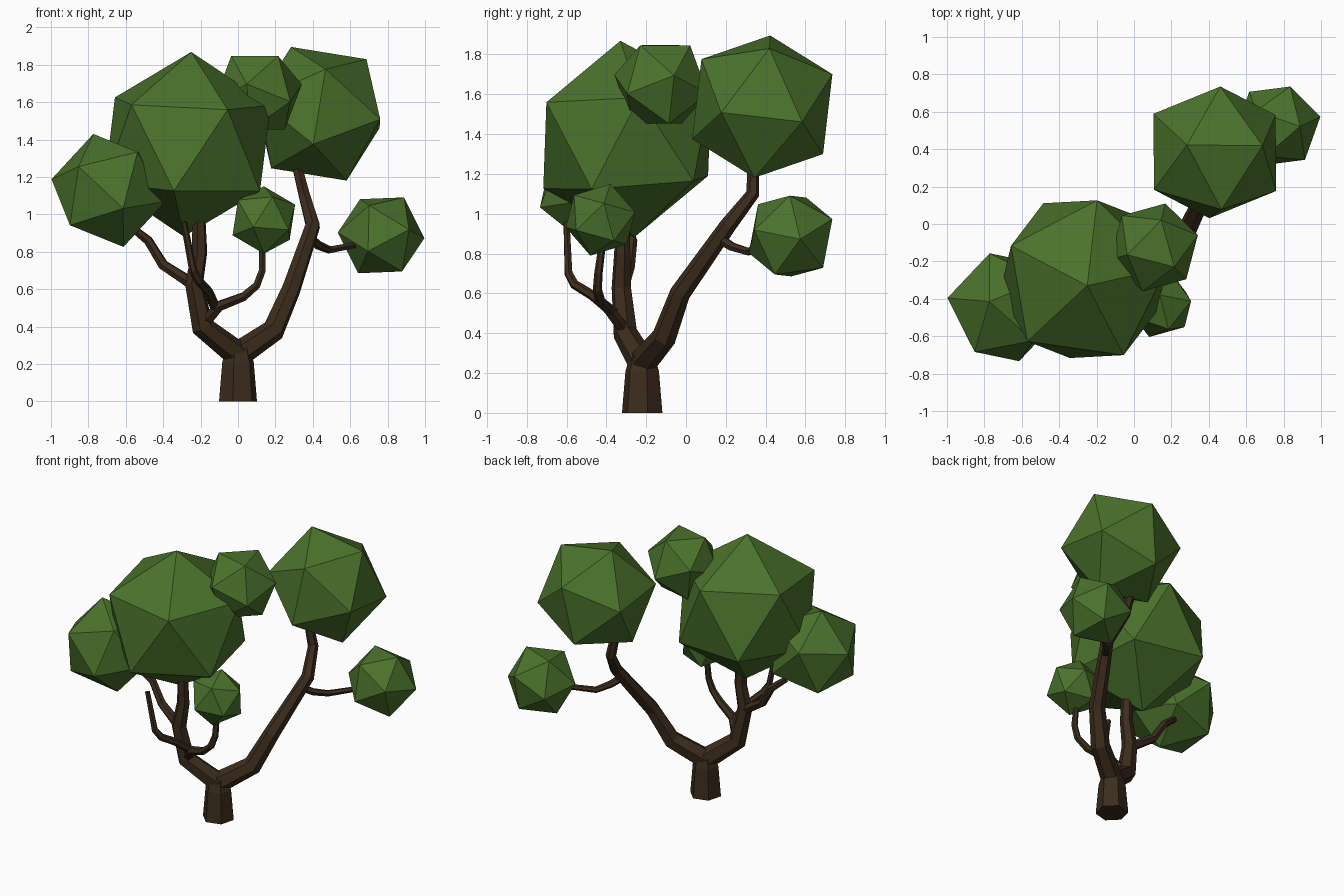
import bpy, bmesh, math
from mathutils import Vector, Matrix, Quaternion

if "Cube" in bpy.data.objects:
    bpy.data.objects.remove(bpy.data.objects["Cube"])


def material(name, rgb):
    m = bpy.data.materials.new(name)
    m.diffuse_color = (*rgb, 1)
    m.use_nodes = True
    m.node_tree.nodes["Principled BSDF"].inputs["Base Color"].default_value = m.diffuse_color
    return m


LEAF = material("leaf_green", (0.07, 0.17, 0.025))
BARK = material("bark_brown", (0.045, 0.025, 0.012))


def finish(name, bm, mat):
    bmesh.ops.recalc_face_normals(bm, faces=bm.faces)
    me = bpy.data.meshes.new(name)
    bm.to_mesh(me)
    bm.free()
    me.materials.append(mat)
    ob = bpy.data.objects.new(name, me)
    bpy.context.collection.objects.link(ob)
    return ob


def leaf_ball(name, centre, radius, corner_a, corner_b):
    """Icosahedron turned so that two neighbouring corners point along a and b."""
    z = Vector(corner_a).normalized()
    b = Vector(corner_b)
    x = (b - z * b.dot(z)).normalized()
    y = z.cross(x)
    rot = Matrix((x, y, z)).transposed().to_4x4()
    bm = bmesh.new()
    bmesh.ops.create_icosphere(bm, subdivisions=1, radius=radius,
                               matrix=Matrix.Translation(centre) @ rot)
    finish(name, bm, LEAF)


def limb(name, points, radii, sides=6):
    """Tapered faceted tube through the points, capped at both ends."""
    pts = [Vector(p) for p in points]
    bm = bmesh.new()
    rings, q, prev = [], Quaternion(), Vector((0, 0, 1))
    for i, (p, r) in enumerate(zip(pts, radii)):
        ins = (p - pts[i - 1]).normalized() if i else Vector()
        out = (pts[i + 1] - p).normalized() if i < len(pts) - 1 else Vector()
        t = (ins + out).normalized()
        q = prev.rotation_difference(t) @ q
        prev = t
        ring = []
        for k in range(sides):
            a = 2 * math.pi * k / sides + math.radians(15)
            ring.append(bm.verts.new(p + q @ Vector((r * math.cos(a), r * math.sin(a), 0))))
        rings.append(ring)
    for lo, hi in zip(rings, rings[1:]):
        for k in range(sides):
            n = (k + 1) % sides
            bm.faces.new((lo[k], lo[n], hi[n], hi[k]))
    bm.faces.new(rings[0][::-1])
    bm.faces.new(rings[-1])
    finish(name, bm, BARK)


# Trunk and the two main boughs
limb("trunk", [(0, -.22, 0), (0, -.22, .21), (0, -.22, .29)], [.105, .087, .062])
limb("left_bough",
     [(0, -.22, .25), (-.19, -.305, .40), (-.235, -.325, .63), (-.205, -.32, .80), (-.21, -.32, 1.02)],
     [.07, .062, .05, .042, .035])
limb("right_bough",
     [(0, -.22, .25), (.19, -.11, .38), (.285, -.03, .60), (.40, .21, .94), (.355, .335, 1.10), (.305, .34, 1.30)],
     [.07, .062, .052, .042, .034, .028])

# Side branches and twigs
limb("left_branch",
     [(-.215, -.325, .61), (-.40, -.285, .73), (-.48, -.27, .86), (-.58, -.29, .94)],
     [.035, .029, .026, .02])
limb("right_branch",
     [(.375, .16, .88), (.43, .23, .835), (.49, .31, .81), (.62, .41, .835)],
     [.026, .024, .021, .018])
limb("centre_twig",
     [(-.18, -.31, .42), (-.10, -.38, .51), (.03, -.43, .56), (.10, -.445, .62), (.13, -.44, .70), (.13, -.42, .85)],
     [.034, .03, .026, .023, .021, .018])
limb("front_twig",
     [(-.12, -.36, .50), (-.16, -.47, .59), (-.21, -.56, .645), (-.24, -.59, .70), (-.29, -.60, .96)],
     [.028, .025, .024, .022, .017])

# Foliage
leaf_ball("foliage_main", (-.27, -.295, 1.375), .495, (.02, -.035, .495), (-.38, .175, .25))
leaf_ball("foliage_right", (.432, .383, 1.538), .389, (-.15, .04, .36), (.257, .035, .283))
leaf_ball("foliage_left", (-.693, -.445, 1.128), .314, (-.305, .05, .06), (-.16, -.24, .128))
leaf_ball("foliage_top", (.107, -.125, 1.65), .247, (-.145, -.04, .2), (.108, -.104, .195))
leaf_ball("foliage_low_right", (.765, .525, .888), .237, (.07, .21, .085), (.23, .047, -.016))
leaf_ball("foliage_low_centre", (.138, -.43, .97), .187, (0, .05, .178), (.162, .02, .09))
